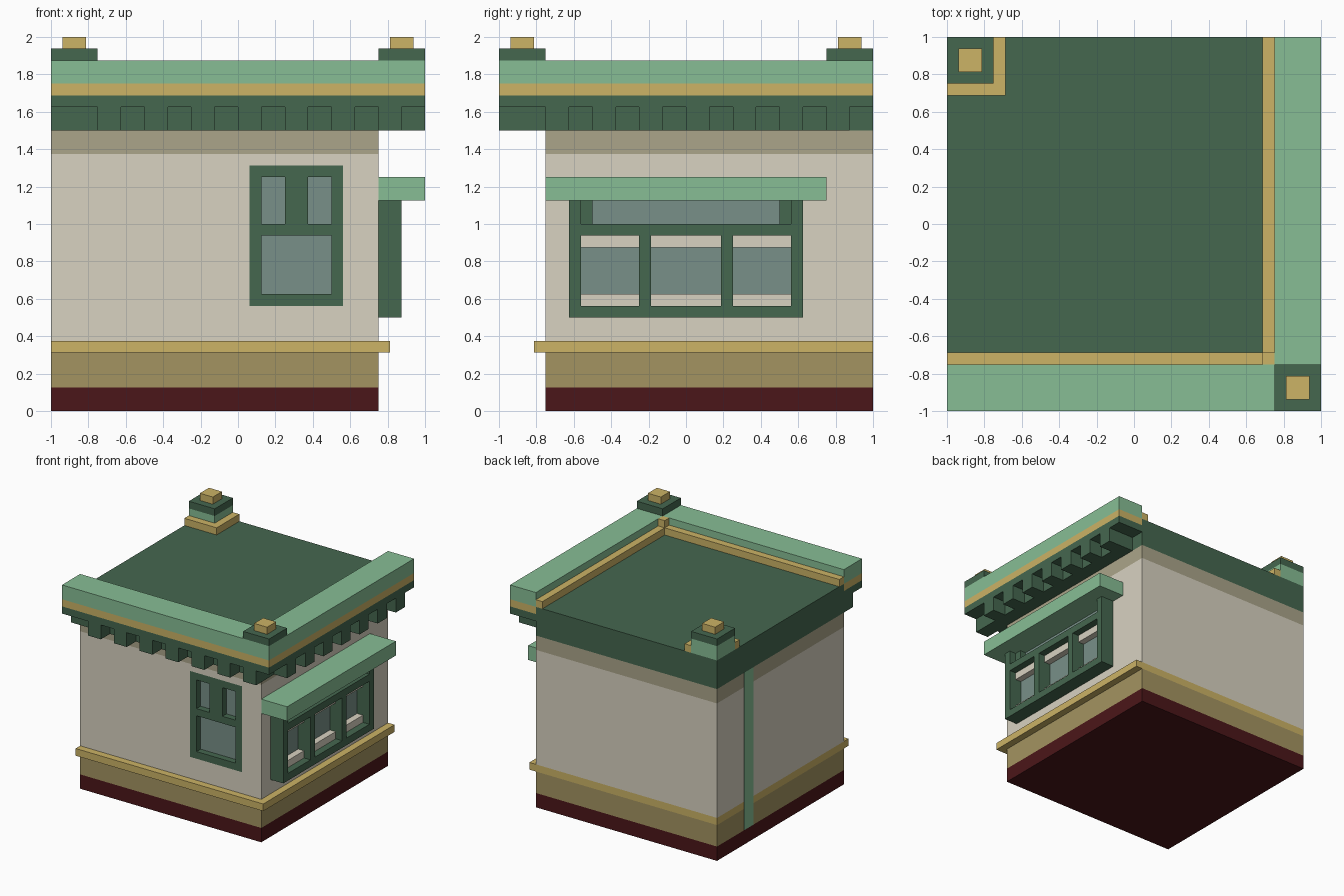
import bpy
import bmesh

if "Cube" in bpy.data.objects:
    bpy.data.objects.remove(bpy.data.objects["Cube"], do_unlink=True)

U = 1 / 16  # modelling grid step


def material(name, hex_code):
    def linear(c):
        return c / 12.92 if c <= 0.04045 else ((c + 0.055) / 1.055) ** 2.4
    rgb = [linear(int(hex_code[i:i + 2], 16) / 255) for i in (0, 2, 4)]
    m = bpy.data.materials.new(name)
    m.use_nodes = True
    m.diffuse_color = (*rgb, 1)
    m.node_tree.nodes["Principled BSDF"].inputs["Base Color"].default_value = (*rgb, 1)
    return m


BEIGE = material("beige wall", "d8d2c1")
STONE = material("grey olive", "aba58a")
OLIVE = material("olive", "a49461")
GOLD = material("gold trim", "ccb366")
RED = material("dark red", "4b1619")
DARK = material("dark green", "45674f")
LIGHT = material("light green", "87be95")
GLASS = material("window glass", "789088")


def boxes(name, mat, *ranges):
    """One object from boxes given as (x0, x1, y0, y1, z0, z1) in grid steps."""
    bm = bmesh.new()
    for x0, x1, y0, y1, z0, z1 in ranges:
        verts = bmesh.ops.create_cube(bm, size=1)["verts"]
        for v in verts:
            v.co.x = U * (x1 if v.co.x > 0 else x0)
            v.co.y = U * (y1 if v.co.y > 0 else y0)
            v.co.z = U * (z1 if v.co.z > 0 else z0)
    mesh = bpy.data.meshes.new(name)
    bm.to_mesh(mesh)
    bm.free()
    mesh.materials.append(mat)
    obj = bpy.data.objects.new(name, mesh)
    bpy.context.scene.collection.objects.link(obj)
    return obj


# Stacked body bands
boxes("foundation", RED, (-16, 12, -12, 16, 0, 2))
boxes("base_band", OLIVE, (-16, 12, -12, 16, 2, 5))
boxes("base_ledge", GOLD, (-16, 13, -13, 16, 5, 6))
wall = boxes("main_wall", BEIGE, (-16, 12, -12, 16, 6, 22))
boxes("upper_band", STONE, (-16, 12, -12, 16, 22, 24))
boxes("roof_slab", DARK, (-16, 12, -12, 16, 24, 28))
boxes("wall_stripe", LIGHT, (-16.01, -16, 8, 10, 2, 24))

# Recess for the front window
cutter = boxes("front_window_cutter", BEIGE, (1, 9, -14, -11, 9, 21))
cutter.hide_render = True
mod = wall.modifiers.new("window_recess", "BOOLEAN")
mod.operation = "DIFFERENCE"
mod.solver = "EXACT"
mod.object = cutter
bpy.context.view_layer.objects.active = wall
bpy.ops.object.modifier_apply(modifier=mod.name)
bpy.data.objects.remove(cutter, do_unlink=True)

# Front window: outer frame, middle rail and upper centre panel
f0, f1 = -12, -11
boxes("front_window_frame", DARK,
      (1, 2, f0, f1, 9, 21), (8, 9, f0, f1, 9, 21),
      (2, 8, f0, f1, 9, 10), (2, 8, f0, f1, 20, 21),
      (2, 8, f0, f1, 15, 16), (4, 6, f0, f1, 16, 20))
boxes("front_window_glass", GLASS, (2, 8, -11.1, -11, 10, 20))

# Right bay window: frame, mullions, sills, glass and awning
frame = [(12, 14, -10, 10, 8, 9), (12, 14, -9, 9, 15, 16)]
for s in (-1, 1):
    frame.append((12, 14, *sorted((9 * s, 10 * s)), 8, 18))
    frame.append((12, 14, *sorted((3 * s, 4 * s)), 9, 15))
    frame.append((12, 13, *sorted((8 * s, 9 * s)), 16, 18))
boxes("bay_window_frame", DARK, *frame)
panes = [(-9, -4), (-3, 3), (4, 9)]
boxes("bay_window_sills", BEIGE,
      *[(12, 13, a, b, z, z + 1) for a, b in panes for z in (9, 14)])
boxes("bay_window_glass", GLASS,
      *[(12, 12.1, a, b, 10, 14) for a, b in panes], (12, 12.1, -8, 8, 16, 18))
boxes("bay_awning", LIGHT, (12, 16, -12, 12, 18, 20))

# Cornice along the front and right, with a backing strip and brackets below
boxes("cornice", DARK, (-16, 16, -16, -12, 26, 27), (12, 16, -12, 16, 26, 27))
boxes("cornice_backing", DARK, (-16, 12, -14, -12, 24, 26), (12, 14, -12, 14, 24, 26))
boxes("front_brackets", DARK,
      *[(x, x + 2, -16, -14 if x < 12 else -12, 24, 26) for x in range(-12, 13, 4)])
boxes("right_brackets", DARK,
      *[(14, 16, y, y + 2, 24, 26) for y in range(-12, 13, 4)])

# Parapet: outer gold band, green coping wall, raised inner trim
boxes("parapet_band", GOLD, (-16, 16, -16, -12, 27, 28), (12, 16, -12, 16, 27, 28))
boxes("parapet_wall", LIGHT, (-16, 16, -16, -12, 28, 30), (12, 16, -12, 16, 28, 30))
boxes("parapet_inner_trim", GOLD, (-16, 12, -12, -11, 28, 29), (11, 12, -11, 16, 28, 29))
boxes("parapet_corner_post", GOLD, (11, 12, -12, -11, 29, 30))

# Back left pillar with its base trim
boxes("corner_pillar", LIGHT, (-16, -12, 12, 16, 28, 30))
boxes("corner_pillar_trim", GOLD, (-16, -11, 11, 12, 28, 29), (-12, -11, 12, 16, 28, 29))

# Finials on the two opposite corners
for label, x, y in (("front_right", 12, -16), ("back_left", -16, 12)):
    boxes(label + "_cap", DARK, (x, x + 4, y, y + 4, 30, 31))
    boxes(label + "_finial", GOLD, (x + 1, x + 3, y + 1, y + 3, 31, 32))
